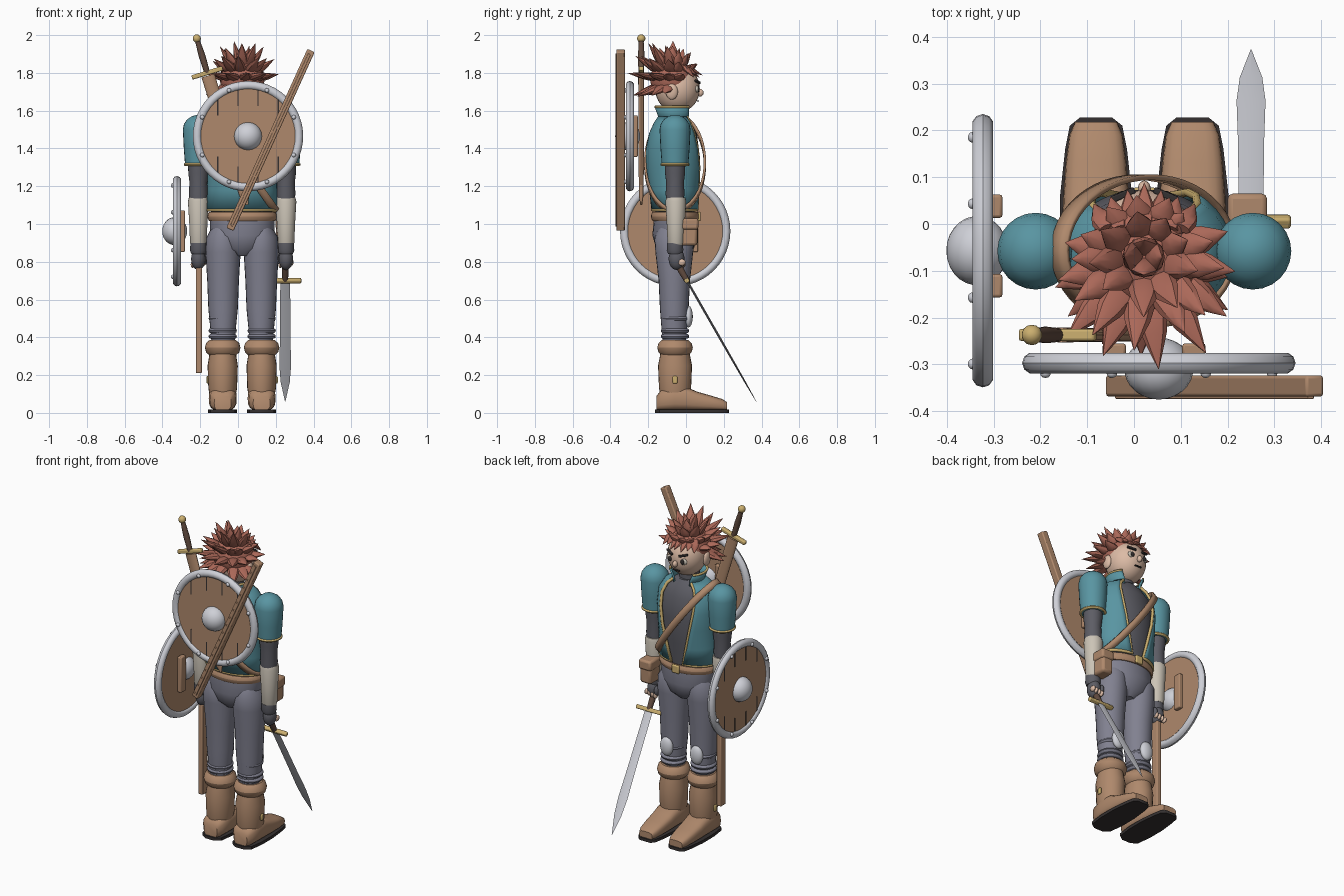
import bpy, bmesh, random
from math import sin, cos, pi, radians, sqrt
from mathutils import Vector, Matrix

if "Cube" in bpy.data.objects:
    bpy.data.objects.remove(bpy.data.objects["Cube"])

random.seed(4)
CX, CY = 0.022, -0.058
COL = dict(teal=(.1, .3, .36), brown=(.43, .25, .15), hair=(.41, .14, .1), skin=(.72, .5, .38),
           gold=(.6, .43, .16), steel=(.62, .63, .68), dark=(.035, .03, .03), cream=(.6, .55, .47),
           grey=(.11, .11, .13), cloth=(.22, .22, .28), grip=(.12, .07, .05))
MATS = {}
for k, c in COL.items():
    MATS[k] = bpy.data.materials.new(k)
    MATS[k].diffuse_color = (*c, 1)
T = Matrix.Translation
I = Matrix.Identity(4)

def finish(bm, name, mat, M=I, bevel=0, solid=0):
    bmesh.ops.recalc_face_normals(bm, faces=bm.faces[:])
    me = bpy.data.meshes.new(name)
    bm.transform(M)
    bm.to_mesh(me)
    bm.free()
    me.materials.append(MATS[mat])
    ob = bpy.data.objects.new(name, me)
    bpy.context.collection.objects.link(ob)
    if solid:
        m = ob.modifiers.new("thickness", 'SOLIDIFY')
        m.thickness, m.offset = solid, 0
    if bevel:
        m = ob.modifiers.new("bevel", 'BEVEL')
        m.width, m.segments = bevel, 2
    return ob

def skin(bm, rings, closed=True, caps=True):
    vs = [[bm.verts.new(p) for p in r] for r in rings]
    n = len(vs[0])
    for a, b in zip(vs, vs[1:]):
        for i in range(n if closed else n - 1):
            j = (i + 1) % n
            bm.faces.new((a[i], a[j], b[j], b[i]))
    if caps:
        bm.faces.new(vs[0])
        bm.faces.new(vs[-1])

def loft(name, rings, mat, M=I, closed=True, caps=True, **kw):
    bm = bmesh.new()
    skin(bm, rings, closed, caps)
    return finish(bm, name, mat, M, **kw)

def ell(z, rx, ry, x=0, y=0, n=24):
    return [(x + rx * cos(2*pi*i/n), y + ry * sin(2*pi*i/n), z) for i in range(n)]

def column(name, prof, mat, x=0, y=0, M=I, n=24):
    return loft(name, [ell(p[0], p[1], p[-1] if len(p) == 3 else p[1], x, y, n) for p in prof], mat, M)

def box(name, c, s, mat, M=I, bevel=.006):
    bm = bmesh.new()
    bmesh.ops.create_cube(bm, size=1, matrix=T(c) @ Matrix.Diagonal((*s, 1)))
    return finish(bm, name, mat, M, bevel=bevel)

def ball(name, c, s, mat, M=I, n=20):
    bm = bmesh.new()
    bmesh.ops.create_uvsphere(bm, u_segments=n, v_segments=n * 2 // 3, radius=1, matrix=T(c) @ Matrix.Diagonal((*s, 1)))
    return finish(bm, name, mat, M)

def ring(name, z, rx, ry, r, mat, x=0, y=0, M=I, n=36, rz=None):
    rz = rz or r
    rs = [ell(z + rz * sin(a), rx + r * cos(a), ry + r * cos(a), x, y, n) for a in [2*pi*i/10 for i in range(11)]]
    return loft(name, rs, mat, M, caps=False)

def tube(name, pts, r, mat):
    cu = bpy.data.curves.new(name, 'CURVE')
    cu.dimensions, cu.bevel_depth, cu.bevel_resolution, cu.use_fill_caps = '3D', r, 2, True
    sp = cu.splines.new('POLY')
    sp.points.add(len(pts) - 1)
    for p, q in zip(sp.points, pts):
        p.co = (*q, 1)
    cu.materials.append(MATS[mat])
    bpy.context.collection.objects.link(bpy.data.objects.new(name, cu))

# legs, boots, arms and hands
def foot_ring(y, hw, h, n=20):
    sp = lambda v: (abs(v) ** .65) * (1 if v > 0 else -1)
    return [(hw * sp(cos(2*pi*i/n)), y, .012 + h/2 + h/2 * sp(sin(2*pi*i/n))) for i in range(n)]

for s, side in ((-1, "left"), (1, "right")):
    lx, ax = CX + s * .103, CX + s * .232
    B = T((lx, 0, 0))
    foot = [(-.155, .045, .08), (-.13, .068, .11), (-.06, .074, .13), (0, .073, .125), (.06, .07, .1),
            (.13, .065, .08), (.19, .057, .062), (.218, .045, .045)]
    loft(side + "_boot_foot", [foot_ring(*f) for f in foot], 'brown', B)
    sole = [(-.165, .03), (-.14, .065), (-.05, .077), (.06, .077), (.16, .066), (.21, .056), (.227, .035)]
    out = [(w, y) for y, w in sole] + [(-w, y) for y, w in reversed(sole)]
    loft(side + "_boot_sole", [[(x, y, z) for x, y in out] for z in (0, .018)], 'dark', B)
    column(side + "_boot_shaft", [(.08, .066, .075), (.13, .076, .085), (.25, .08, .09), (.3, .072, .08), (.34, .07, .075)], 'brown', lx, CY)
    ring(side + "_boot_cuff", .345, .06, .06, .034, 'brown', lx, CY, rz=.042)
    box(side + "_boot_buckle", (lx + s * .08, CY, .175), (.012, .025, .04), 'gold')
    column(side + "_trouser_leg", [(.36, .06, .06), (.45, .068, .068), (.55, .078, .076), (.7, .084, .083),
           (.85, .093, .1), (.93, .088, .105), (.98, .06, .08)], 'cloth', lx - s * .002, CY - .004)
    for z in (.405, .435, .5):
        ring(side + "_trouser_fold", z, .062, .062, .013, 'cloth', lx, CY)
    ball(side + "_knee_pad", (lx, .012, .51), (.042, .024, .058), 'steel')
    column(side + "_sleeve", [(1.31, .07), (1.4, .077), (1.5, .082), (1.53, .076), (1.555, .058), (1.572, .032), (1.577, .008)], 'teal', ax, CY)
    ring(side + "_sleeve_trim", 1.315, .069, .069, .008, 'gold', ax, CY)
    column(side + "_lower_sleeve", [(1.1, .044), (1.16, .05), (1.22, .047), (1.27, .053), (1.33, .055)], 'grey', ax, CY)
    column(side + "_bracer", [(.89, .04), (.9, .044), (1.0, .048), (1.12, .055), (1.14, .05)], 'cream', ax, CY + .004)
    column(side + "_glove_cuff", [(.84, .036), (.86, .044), (.9, .042)], 'grey', ax, CY)
    ball(side + "_hand", (ax, -.05, .815), (.038, .042, .058), 'grey')
    for i in range(4):
        ball(side + "_finger", (ax - .03 + .02 * i, -.022, .785 + .004 * i), (.011, .02, .018), 'skin', n=10)
    ball(side + "_thumb", (ax - s * .035, -.025, .815), (.014, .018, .03), 'grey', n=12)

# pelvis, chest and neck
column("trouser_seat", [(.83, .05, .06), (.87, .13, .1), (.94, .172, .12), (1.05, .17, .11)], 'cloth', CX, CY)
column("shirt", [(1.03, .165, .1), (1.2, .165, .118), (1.35, .17, .132), (1.48, .165, .115), (1.54, .11, .085), (1.57, .06, .06)], 'grey', CX, CY, n=36)
column("neck", [(1.52, .06), (1.66, .055)], 'grey', CX, CY - .01)

# open vest with trimmed edges: height, half width, half depth, opening angle
VEST = [(1.075, .183, .118, .22), (1.18, .178, .13, .38), (1.3, .178, .147, .55), (1.4, .182, .147, .65),
        (1.48, .176, .13, .7), (1.535, .14, .105, .72), (1.565, .09, .085, .75)]
def vest_row(z, rx, ry, a0, n=32):
    return [(CX + rx * sin(a), CY + ry * cos(a), z) for a in [a0 + (2*pi - 2*a0) * i / n for i in range(n + 1)]]
rows = [vest_row(*v) for v in VEST]
loft("vest", rows, 'teal', closed=False, caps=False, solid=.014)
tube("vest_trim", [r[0] for r in reversed(rows)] + rows[0][1:] + [r[-1] for r in rows[1:]], .009, 'gold')
collar = [vest_row(1.545, .088, .08, .6), vest_row(1.58, .092, .088, .65), vest_row(1.62, .106, .103, .8)]
loft("collar", collar, 'teal', closed=False, caps=False, solid=.01)
tube("collar_trim", collar[2], .007, 'gold')

# belt, pouch and shoulder strap
ring("belt", 1.04, .172, .115, .012, 'brown', CX, CY, rz=.024)
box("belt_buckle", (CX, CY + .128, 1.04), (.05, .016, .05), 'gold')
box("belt_pouch", (.24, .01, .95), (.075, .1, .13), 'brown', bevel=.015)
box("pouch_flap", (.242, .01, 1.0), (.085, .11, .06), 'brown', bevel=.012)
K = 1.4
nrm = Vector((K, 0, 1)).normalized()
band = []
for e in (-.02, .02):
    band.append([Vector((CX + .18 * cos(a), CY + .158 * sin(a), 1.32 - K * .18 * cos(a))) + nrm * e
                 for a in [2*pi*i/48 for i in range(48)]])
loft("shoulder_strap", band, 'brown', caps=False, solid=.012)

# head and face
ball("head", (CX, -.045, 1.715), (.112, .118, .125), 'skin', n=28)
ball("nose", (CX, .075, 1.695), (.014, .018, .02), 'skin', n=12)
box("mouth", (CX, .063, 1.652), (.045, .01, .006), 'dark', bevel=.001)
for s, side in ((-1, "left"), (1, "right")):
    ball(side + "_ear", (CX + s * .112, -.075, 1.7), (.016, .032, .042), 'skin')
    ball(side + "_eye_white", (CX + s * .045, .057, 1.715), (.024, .01, .019), 'cream')
    ball(side + "_iris", (CX + s * .043, .066, 1.714), (.012, .005, .016), 'dark')
    box(side + "_eyebrow", (0, 0, 0), (.055, .014, .012), 'dark',
        T((CX + s * .046, .062, 1.753)) @ Matrix.Rotation(-s * .25, 4, 'Y') @ Matrix.Rotation(-s * .4, 4, 'Z'), .003)

# spiky hair: cap plus rows of leaf-shaped tufts
ball("hair_cap", (CX, -.075, 1.765), (.118, .115, .105), 'hair')
bm = bmesh.new()
hc = Vector((CX, -.07, 1.76))
def tuft(base, tip, w):
    q = (tip - base).to_track_quat('Z', 'Y').to_matrix().to_4x4()
    L = (tip - base).length
    prof = [(0, .75), (.3, 1), (.55, .8), (.8, .38), (1, .02)]
    skin(bm, [[T(base) @ q @ Vector(p) for p in ell(t * L, w * r, w * r * .6, n=8)] for t, r in prof])
for el, n in ((-22, 14), (8, 14), (32, 13), (56, 9), (78, 4)):
    for i in range(n):
        a = 2*pi * (i + (el % 3) * .3) / n + random.uniform(-.1, .1)
        e = radians(el)
        d = Vector((cos(e) * cos(a), cos(e) * sin(a), sin(e)))
        front = sin(a)
        if (el < 0 and front > -.1) or (el == 8 and front > .45):
            continue
        reach = random.uniform(.175, .21) + max(0, -d.y) * .05 - max(0, d.y) * .045
        tuft(hc + d * .075, hc + d * reach + Vector((0, 0, .005)), .034)
for i in range(7):
    x = (i - 3) * .03
    tuft(hc + Vector((x * .9, .06, .075)), Vector((CX + x * 1.2, .088 - abs(x) * .5, 1.775 + .012 * (i % 2))), .024)
finish(bm, "hair_tufts", 'hair')

# round shields, built facing local +z
def shield(name, M):
    column(name + "_boards", [(-.014, .272), (.012, .272)], 'brown', M=M, n=48)
    ring(name + "_rim", 0, .269, .269, .023, 'steel', M=M, n=48)
    ball(name + "_boss", (0, 0, .012), (.074, .074, .066), 'steel', M)
    for i in range(8):
        a = pi / 8 + i * pi / 4
        ball(name + "_rivet", (.262 * cos(a), .262 * sin(a), .022), (.012, .012, .01), 'steel', M, 10)
    for x in (-.16, -.053, .053, .16):
        for s in (-1, 1):
            y = sqrt(.255 ** 2 - x * x) - .045
            box(name + "_board_gap", (x, s * y, .012), (.007, .09, .004), 'dark', M, 0)
    for x in (-.085, .085):
        box(name + "_brace", (x - .01, 0, -.028), (.05, .22, .028), 'brown', M)
RX = Matrix.Rotation(pi / 2, 4, 'X')
shield("back_shield", T((.053, -.297, 1.465)) @ RX)
shield("arm_shield", T((-.323, -.057, .962)) @ Matrix.Rotation(-pi / 2, 4, 'Z') @ RX)

# swords, local z runs from guard to tip
def frame(o, d, x):
    z, x = Vector(d).normalized(), Vector(x).normalized()
    M = Matrix((x, z.cross(x), z)).transposed().to_4x4()
    return T(o) @ M
def hilt(name, M, grip):
    box(name + "_guard", (0, 0, 0), (.17, .026, .024), 'gold', M)
    column(name + "_grip", [(-grip, .013), (-grip / 2, .018), (0, .015)], 'grip', M=M, n=14)
    ball(name + "_pommel", (0, 0, -grip - .01), (.022, .022, .022), 'gold', M, 14)
H = frame((.25, .005, .7), (0, .367, -.64), (1, 0, 0))
hilt("held_sword", H, .13)
column("held_sword_blade", [(0, .026, .006), (.35, .028, .006), (.52, .031, .005), (.62, .024, .004), (.738, .001, .001)], 'steel', M=H, n=4)
S = frame((-.163, -.237, 1.8), (.29, 0, -.957), (.957, 0, .29))
hilt("back_sword", S, .18)
column("back_scabbard", [(.015, .036, .016), (.5, .032, .014), (.68, .026, .012), (.73, .006, .005)], 'brown', M=S, n=16)

# long plank across the back and the empty sheath at the left hip
P = T((.172, -.346, 1.445)) @ Matrix.Rotation(radians(24.4), 4, 'Y')
box("back_plank", (0, 0, 0), (.042, .045, 1.04), 'brown', P)
box("plank_ridge", (0, -.0235, 0), (.014, .008, 1.0), 'brown', P, .002)
box("hip_sheath", (-.207, -.05, .49), (.032, .05, .56), 'brown')

# smooth shading with crisp edges
for o in bpy.data.objects:
    o.select_set(o.type == 'MESH')
    if o.type == 'MESH':
        bpy.context.view_layer.objects.active = o
bpy.ops.object.shade_smooth_by_angle(angle=radians(40))

for m in bpy.data.materials:
    if m.users and not m.is_grease_pencil:
        m.use_nodes = True
        m.node_tree.nodes["Principled BSDF"].inputs["Base Color"].default_value = m.diffuse_color
